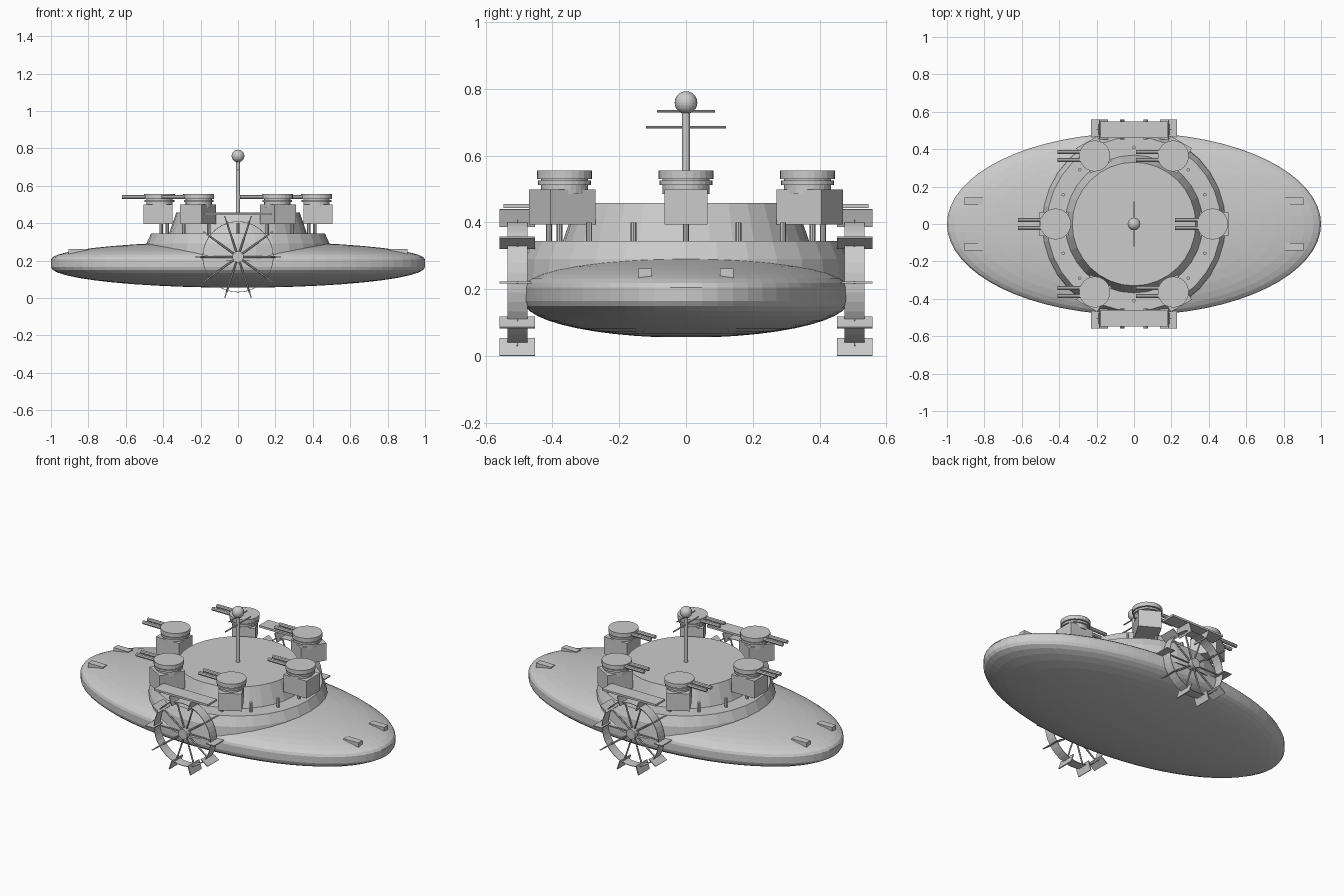
import bpy, bmesh
from math import sin, cos, pi, radians
from mathutils import Matrix, Vector

old = bpy.data.objects.get("Cube")
if old:
    bpy.data.objects.remove(old)

grey = bpy.data.materials.new("plain_grey")
grey.use_nodes = True
colour = (0.6, 0.6, 0.6, 1)
grey.diffuse_color = colour
grey.node_tree.nodes["Principled BSDF"].inputs["Base Color"].default_value = colour


def finish(name, bm):
    bmesh.ops.recalc_face_normals(bm, faces=bm.faces)
    mesh = bpy.data.meshes.new(name)
    bm.to_mesh(mesh)
    bm.free()
    mesh.materials.append(grey)
    obj = bpy.data.objects.new(name, mesh)
    bpy.context.collection.objects.link(obj)
    return obj


def box(bm, centre, size, turn=Matrix()):
    m = turn @ Matrix.Translation(centre) @ Matrix.Diagonal((*size, 1))
    bmesh.ops.create_cube(bm, size=1, matrix=m)


def rod(bm, start, end, radius, sides=8):
    a, b = Vector(start), Vector(end)
    m = Matrix.Translation((a + b) / 2) @ (b - a).to_track_quat("Z", "Y").to_matrix().to_4x4()
    bmesh.ops.create_cone(bm, cap_ends=True, segments=sides, radius1=radius,
                          radius2=radius, depth=(b - a).length, matrix=m)


def lathe(bm, profile, sides, squash=1.0):
    """Loft rings of (radius, height) and cap both ends."""
    rings = [[bm.verts.new((r * cos(2 * pi * i / sides), squash * r * sin(2 * pi * i / sides), z))
              for i in range(sides)] for r, z in profile]
    for low, high in zip(rings, rings[1:]):
        for i in range(sides):
            j = (i + 1) % sides
            bm.faces.new((low[i], low[j], high[j], high[i]))
    bm.faces.new(rings[0][::-1])
    bm.faces.new(rings[-1])


# Elliptical saucer hull with a short vertical rim
steps = [radians(a) for a in range(0, 88, 8)]
lower = [(cos(a), 0.165 - 0.11 * sin(a)) for a in reversed(steps)]
upper = [(cos(a), 0.205 + 0.098 * sin(a)) for a in steps]
bm = bmesh.new()
lathe(bm, lower + upper, 64, 0.487)
finish("hull", bm)

# Two stacked deck tiers
for name, profile in (("lower_deck", [(0.5, 0.2), (0.49, 0.29), (0.465, 0.345)]),
                      ("upper_deck", [(0.37, 0.34), (0.33, 0.458)])):
    bm = bmesh.new()
    lathe(bm, profile, 32)
    finish(name, bm)

# Ring of short posts on the lower deck
bm = bmesh.new()
for i in range(16):
    a = 2 * pi * i / 16
    x, y = 0.41 * cos(a), 0.41 * sin(a)
    rod(bm, (x, y, 0.34), (x, y, 0.4), 0.009)
finish("deck_posts", bm)

# Six gun turrets, bases turned outward, all guns aimed along -x
for i in range(6):
    turn = Matrix.Rotation(i * pi / 3, 4, "Z")
    c = turn @ Vector((0.42, 0, 0))
    bm = bmesh.new()
    box(bm, (0.428, 0, 0.447), (0.155, 0.13, 0.105), turn)
    finish("turret_base", bm)
    bm = bmesh.new()
    for radius, z0, z1 in ((0.07, 0.485, 0.53), (0.08, 0.513, 0.525), (0.083, 0.53, 0.555)):
        rod(bm, c + Vector((0, 0, z0)), c + Vector((0, 0, z1)), radius, 24)
    finish("turret_cap", bm)
    bm = bmesh.new()
    for y in (-0.022, 0.022):
        rod(bm, c + Vector((0, y, 0.54)), c + Vector((-0.2, y, 0.54)), 0.011)
    finish("turret_guns", bm)

# Mast with two crossbars and a ball on top
bm = bmesh.new()
rod(bm, (0, 0, 0.45), (0, 0, 0.735), 0.012, 12)
for half, z in ((0.12, 0.685), (0.087, 0.733)):
    rod(bm, (0, -half, z), (0, half, z), 0.004)
finish("mast", bm)
bm = bmesh.new()
bmesh.ops.create_uvsphere(bm, u_segments=20, v_segments=12, radius=0.034,
                          matrix=Matrix.Translation((0, 0, 0.759)))
finish("mast_ball", bm)

# Wedge blocks near both tips of the hull
bm = bmesh.new()
for sx in (-1, 1):
    for sy in (-1, 1):
        box(bm, (sx * 0.857, sy * 0.122, 0.24), (0.1, 0.04, 0.045))
finish("hull_blocks", bm)

# Paddle wheels: hub, ribbon rim, spokes, boards and a slab cover
for side, label in ((-1, "front"), (1, "back")):
    y = side * 0.505
    hub = Vector((0, y, 0.22))
    bm = bmesh.new()
    rod(bm, (0, side * 0.4, 0.22), (0, side * 0.53, 0.22), 0.03, 16)
    finish(label + "_wheel_hub", bm)

    bm = bmesh.new()
    count = 40
    loops = []
    for r, dy in ((0.19, -0.03), (0.19, 0.03), (0.187, 0.03), (0.187, -0.03)):
        loops.append([bm.verts.new(hub + Vector((r * cos(2 * pi * i / count), dy,
                                                 r * sin(2 * pi * i / count)))) for i in range(count)])
    for a, b in zip(loops, loops[1:] + loops[:1]):
        for i in range(count):
            j = (i + 1) % count
            bm.faces.new((a[i], a[j], b[j], b[i]))
    finish(label + "_wheel_rim", bm)

    spokes, boards = bmesh.new(), bmesh.new()
    for i in range(10):
        turn = Matrix.Translation(hub) @ Matrix.Rotation(-2 * pi * i / 10, 4, "Y")
        rod(spokes, hub, turn @ Vector((0.2, 0, 0)), 0.005, 6)
        box(boards, (0.203, 0, 0), (0.055, 0.106, 0.006), turn)
    finish(label + "_wheel_spokes", spokes)
    finish(label + "_wheel_boards", boards)

    bm = bmesh.new()
    box(bm, (0, side * 0.503, 0.449), (0.36, 0.088, 0.012))
    finish(label + "_wheel_cover", bm)
